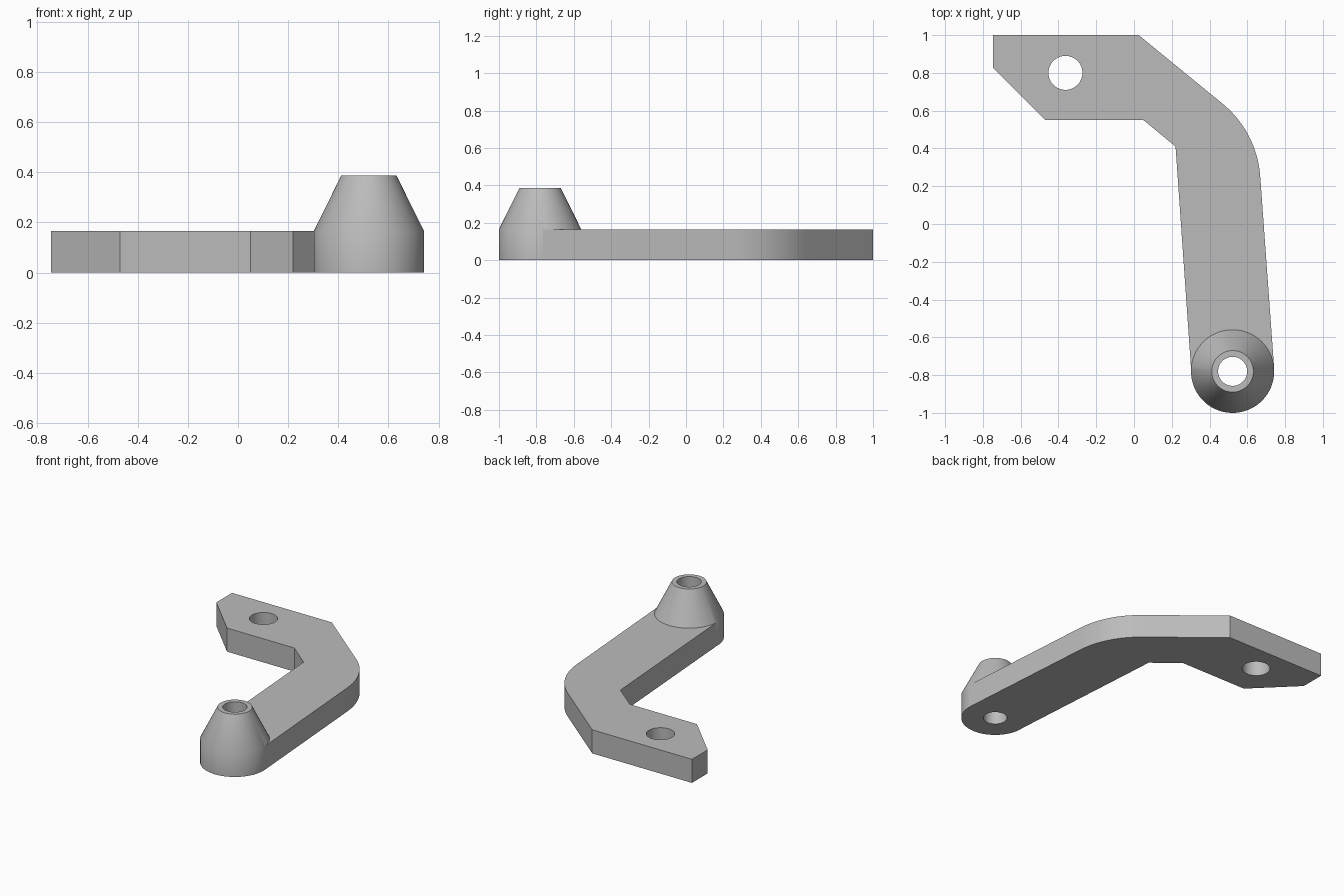
import bpy, bmesh
from math import cos, sin, pi, radians
from mathutils import Vector

THICK = 0.165
HUB = Vector((0.522, -0.78))
HUB_R, TIP_R, BORE_R, HUB_H = 0.22, 0.11, 0.077, 0.387

cube = bpy.data.objects.get("Cube")
if cube:
    bpy.data.objects.remove(cube, do_unlink=True)

grey = bpy.data.materials.new("plain grey")
grey.use_nodes = True
grey.diffuse_color = (0.5, 0.5, 0.5, 1)
grey.node_tree.nodes["Principled BSDF"].inputs["Base Color"].default_value = (0.5, 0.5, 0.5, 1)


def finish(name, bm):
    bmesh.ops.recalc_face_normals(bm, faces=bm.faces)
    mesh = bpy.data.meshes.new(name)
    bm.to_mesh(mesh)
    bm.free()
    mesh.materials.append(grey)
    obj = bpy.data.objects.new(name, mesh)
    bpy.context.collection.objects.link(obj)
    return obj


def prism(name, outline, z0, z1):
    bm = bmesh.new()
    base = bm.faces.new([bm.verts.new((x, y, z0)) for x, y in outline])
    top = bmesh.ops.extrude_face_region(bm, geom=[base])["geom"]
    verts = [v for v in top if isinstance(v, bmesh.types.BMVert)]
    bmesh.ops.translate(bm, verts=verts, vec=(0, 0, z1 - z0))
    return finish(name, bm)


def circle(centre, r, n):
    return [(centre[0] + r * cos(2 * pi * i / n), centre[1] + r * sin(2 * pi * i / n))
            for i in range(n)]


def fillet(before, corner, after, tangent, n=16):
    """Circular arc that rounds a corner, starting the tangent length away."""
    a = (Vector(before) - Vector(corner)).normalized()
    b = (Vector(after) - Vector(corner)).normalized()
    half = a.angle(b) / 2
    r = tangent * math_tan(half)
    centre = Vector(corner) + (a + b).normalized() * (tangent / cos(half))
    start = Vector(corner) + a * tangent - centre
    end = Vector(corner) + b * tangent - centre
    sweep = start.angle(end)
    return [tuple(centre + (start * sin(sweep * (1 - i / n)) + end * sin(sweep * i / n)) / sin(sweep))
            for i in range(n + 1)]


def math_tan(a):
    return sin(a) / cos(a)


def boolean(obj, other, operation):
    mod = obj.modifiers.new(operation.lower(), "BOOLEAN")
    mod.operation, mod.solver, mod.object = operation, "EXACT", other
    bpy.context.view_layer.objects.active = obj
    bpy.ops.object.modifier_apply(modifier=mod.name)
    bpy.data.objects.remove(other, do_unlink=True)


# Flat bent arm, rounded on the outer elbow
elbow = fillet((0.025, 1), (0.651, 0.488), (0.742, -0.76), 0.235)
outline = [(-0.746, 1), (0.025, 1)] + elbow + [
    (0.742, -0.765), (0.302, -0.765), (0.22, 0.41), (0.05, 0.55), (-0.47, 0.55), (-0.746, 0.826)]
bracket = prism("bent_bracket", outline, 0, THICK)

# Tapered hub at the end of the arm
bm = bmesh.new()
rings = [[bm.verts.new((x, y, z)) for x, y in circle(HUB, r, 96)]
         for r, z in ((HUB_R, 0), (HUB_R, THICK), (TIP_R, HUB_H))]
for low, high in zip(rings, rings[1:]):
    for i in range(len(low)):
        bm.faces.new((low[i - 1], low[i], high[i], high[i - 1]))
bm.faces.new(rings[0])
bm.faces.new(rings[-1])
boolean(bracket, finish("tapered_hub", bm), "UNION")

# Bolt hole in the plate and bore through the hub
boolean(bracket, prism("bolt_hole", circle((-0.363, 0.80), 0.09, 64), -0.1, 0.6), "DIFFERENCE")
boolean(bracket, prism("hub_bore", circle(HUB, BORE_R, 64), -0.1, 0.6), "DIFFERENCE")

bpy.ops.object.select_all(action="DESELECT")
bracket.select_set(True)
bpy.context.view_layer.objects.active = bracket
bpy.ops.object.shade_smooth_by_angle(angle=radians(30))
